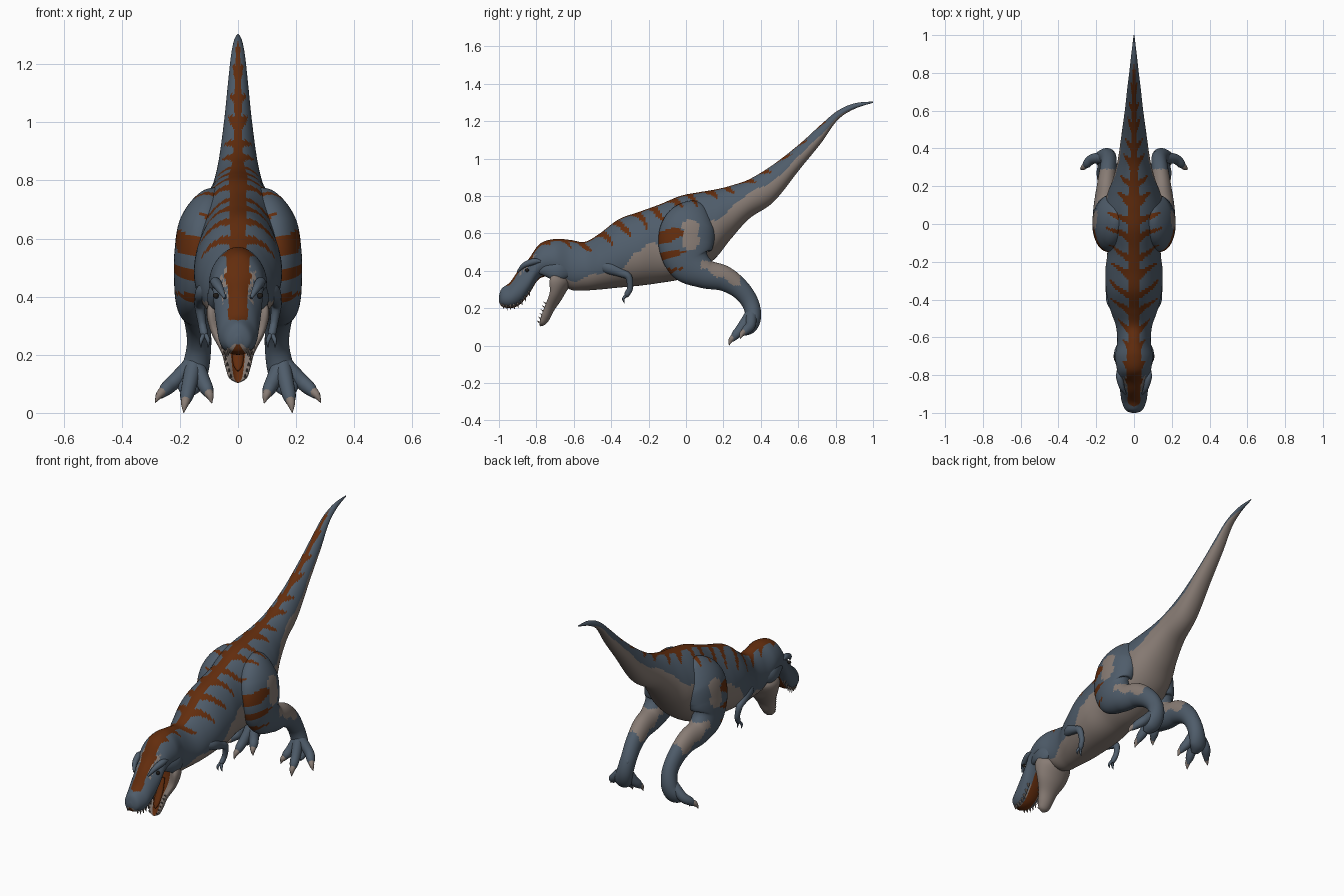
import bpy, bmesh, math, random
from math import sin, cos, pi, tau
from mathutils import Vector, Matrix

random.seed(4)
if "Cube" in bpy.data.objects:
    bpy.data.objects.remove(bpy.data.objects["Cube"])


def material(name, rgb):
    m = bpy.data.materials.new(name)
    m.use_nodes = True
    m.diffuse_color = (*rgb, 1)
    m.node_tree.nodes["Principled BSDF"].inputs["Base Color"].default_value = (*rgb, 1)
    return m


PALETTE = [material("slate blue skin", (.078, .108, .145)),
           material("rust brown stripe", (.125, .026, .004)),
           material("taupe underside", (.245, .2, .175)),
           material("dark eye", (.015, .012, .01))]
BLUE, BROWN, PALE, DARK = range(4)


def finish(name, bm):
    bmesh.ops.recalc_face_normals(bm, faces=bm.faces)
    mesh = bpy.data.meshes.new(name)
    bm.to_mesh(mesh)
    bm.free()
    for m in PALETTE:
        mesh.materials.append(m)
    ob = bpy.data.objects.new(name, mesh)
    bpy.context.collection.objects.link(ob)
    bpy.ops.object.select_all(action='DESELECT')
    ob.select_set(True)
    bpy.context.view_layer.objects.active = ob
    bpy.ops.object.shade_smooth_by_angle(angle=math.radians(50))
    return ob


def spline(rows, steps):
    """Smooth curve through rows of any width."""
    out = []
    for i in range(len(rows) - 1):
        a, b, c, d = (rows[max(0, min(len(rows) - 1, i + k))] for k in (-1, 0, 1, 2))
        for s in range(steps):
            t = s / steps
            out.append([q + .5 * t * (r - p + t * (2 * p - 5 * q + 4 * r - u + t * (3 * (q - r) + u - p)))
                        for p, q, r, u in zip(a, b, c, d)])
    return out + [list(rows[-1])]


def lookup(table, x):
    """Straight-line interpolation in (x, value) pairs."""
    for (a, u), (b, v) in zip(table, table[1:]):
        if x <= b:
            return u + (v - u) * max(0, (x - a) / (b - a))
    return table[-1][1]


def loft(name, rings, rule):
    """Skin closed rings; rule(centre, ring, angle) picks the colour."""
    bm = bmesh.new()
    verts = [[bm.verts.new(p) for p in ring] for ring in rings]
    n = len(rings[0])
    for i in range(len(verts) - 1):
        for j in range(n):
            k = (j + 1) % n
            f = bm.faces.new((verts[i][j], verts[i][k], verts[i + 1][k], verts[i + 1][j]))
            f.material_index = rule(f.calc_center_median(), i, tau * (j + .5) / n)
    for i in (0, -1):
        f = bm.faces.new(verts[i])
        f.material_index = rule(f.calc_center_median(), 0, 0)
    return finish(name, bm)


def limb(name, rows, rule, side=1, segs=16, steps=6, dent=0):
    """Tube along rows of x, y, z, side radius, depth radius."""
    rows = spline(rows, steps)
    pts = [Vector(r[:3]) for r in rows]
    rings = []
    for i, r in enumerate(rows):
        t = (pts[min(i + 1, len(pts) - 1)] - pts[max(i - 1, 0)]).normalized()
        a = Vector((1, 0, 0))
        a = (a - t * a.dot(t)).normalized()
        b = t.cross(a)
        ring = []
        for j in range(segs):
            c, s = cos(tau * j / segs), sin(tau * j / segs)
            depth = s * (1 - dent * s * s) if s > 0 else s
            p = pts[i] + a * (max(r[3], .001) * c) + b * (max(r[4], .001) * depth)
            ring.append((p.x * side, p.y, p.z))
        rings.append(ring)
    return loft(name, rings, rule)


def plain(colour):
    return lambda c, i, t: colour


# Trunk, skull and tail: y, top, bottom, half width
trunk = spline([
    (-1, .265, .235, .012), (-.985, .305, .21, .044), (-.94, .34, .2, .064), (-.89, .41, .218, .072),
    (-.84, .465, .275, .08), (-.78, .545, .36, .088), (-.7, .57, .36, .098), (-.62, .565, .3, .088),
    (-.54, .555, .295, .095), (-.46, .6, .3, .122), (-.36, .675, .31, .145), (-.25, .715, .32, .15),
    (-.14, .755, .335, .14), (-.03, .8, .355, .158), (.07, .82, .4, .162), (.16, .835, .47, .14),
    (.24, .855, .57, .11), (.34, .89, .68, .085), (.47, .97, .77, .066), (.61, 1.08, .945, .047),
    (.72, 1.18, 1.08, .035), (.81, 1.255, 1.205, .024), (.9, 1.295, 1.265, .014),
    (1, 1.305, 1.298, .002)], 10)
SEGS = 80
trunk_rings = []
for y, top, low, w in trunk:
    mid, h = (top + low) / 2, (top - low) / 2
    trunk_rings.append([(w * sin(tau * j / SEGS) * (1 - .15 * cos(tau * j / SEGS)), y,
                         mid + h * cos(tau * j / SEGS)) for j in range(SEGS)])

# Height share of the pale underside along the trunk
underside = [(-1, .1), (-.85, .08), (-.76, .03), (-.66, .16), (-.5, .29), (-.36, .25), (-.28, .45),
             (-.18, .52), (-.1, .45), (0, .3), (.1, .55), (.2, .58), (.34, .65), (.5, .62),
             (.7, .55), (.84, .35), (.92, 0)]
# Angular reach of the back saddle and of its side stripes
saddle = [(-.97, 0), (-.95, .6), (-.8, .55), (-.6, .4), (-.45, .24), (.1, .2), (.5, .27), (.8, .3), (.86, 0)]
stripe = [(-.9, 0), (-.65, .4), (-.4, 1), (-.1, .85), (.1, .62), (.5, .6), (.8, .35), (.86, 0)]


def back_stripe(y, t):
    wave = max(0, cos(tau * (y - .08 * t + .008 * sin(31 * y)) / .098)) ** 1.4
    return t < lookup(saddle, y) + wave * lookup(stripe, y)


def trunk_colour(c, i, t):
    y, top, low, w = trunk[i]
    t = min(t, tau - t)
    if back_stripe(c.y, t):
        return BROWN
    if c.y < -.72 and t > 2.75:
        return BROWN
    if -.89 < c.y < -.8 and t < .95 and random.random() < .5:
        return PALE
    wobble = .025 * sin(23 * c.y) + .015 * sin(57 * c.y)
    return PALE if (c.z - low) / (top - low) < lookup(underside, c.y) + wobble else BLUE


loft("trunk_head_tail", trunk_rings, trunk_colour)


# Dropped lower jaw with a scooped mouth
limb("lower_jaw", [(0, -.69, .41, .085, .03), (0, -.7, .35, .108, .085), (0, -.71, .28, .094, .058),
                   (0, -.74, .21, .058, .042), (0, -.762, .155, .043, .036), (0, -.775, .12, .03, .024),
                   (0, -.78, .104, .004, .004)],
     lambda c, i, t: BROWN if sin(t) > .88 and i > 5 else PALE, segs=40, dent=1.3)
limb("tongue", [(0, -.7, .3, .015, .008), (0, -.725, .23, .02, .012), (0, -.755, .17, .017, .01),
                (0, -.77, .145, .004, .004)], plain(BROWN))

# Teeth on both jaws
teeth = bmesh.new()


def tooth(x, y, z, direction, length):
    d = Vector(direction).normalized()
    spin = Vector((0, 0, 1)).rotation_difference(d).to_matrix().to_4x4()
    bmesh.ops.create_cone(teeth, cap_ends=True, segments=6, radius1=length * .24, radius2=0,
                          depth=length, matrix=Matrix.Translation(Vector((x, y, z)) + d * length * .4) @ spin)


for s in (1, -1):
    for y, top, low, w in trunk[12:42:4]:
        tooth(s * w * .66, y, low + .015, (0, .15, -1), .032)
    for k in range(6):
        f = k / 5
        tooth(s * (.055 - .03 * f), -.75 - .035 * f, .225 - .1 * f, (0, -1, .7), .02)
for f in teeth.faces:
    f.material_index = PALE
finish("teeth", teeth)


def leg_colour(c, i, t):
    x, y, z = abs(c.x), c.y, c.z
    # Back stripes run on over the hip
    if z > .66 and back_stripe(y, math.atan2(x / .16, (z - .58) / .22)):
        return BROWN
    # Tapering stripes on the front of the thigh
    if x > .1 and y < .0:
        for height, reach in ((.59, .036), (.485, .02), (.4, .012)):
            if abs(z - height - .25 * (y + .08)) < reach * min(1, -y / .06):
                return BROWN
    # Patch on the outer thigh, then the back of the shin
    if x > .14 and ((y - .025) / (.045 + .1 * (z - .55))) ** 2 + ((z - .585) / .085) ** 2 < 1 + .25 * sin(60 * z):
        return PALE
    low = .355 - .5 * (y - .2) + .01 * sin(70 * y)
    if .08 < y < .29 and low < z < .455 - .1 * (y - .08) and y + .3 * z > .2:
        return PALE
    return BLUE


leg = [(.05, .04, .765, .015, .02), (.082, .035, .725, .06, .09), (.116, .015, .64, .087, .142),
       (.14, .0, .54, .08, .147), (.152, .02, .445, .068, .12), (.153, .1, .385, .06, .08),
       (.146, .2, .36, .051, .068), (.138, .285, .305, .044, .054), (.134, .34, .235, .042, .046),
       (.145, .36, .16, .046, .042), (.165, .345, .1, .048, .035), (.175, .31, .065, .02, .015)]
arm = [(.085, -.46, .425, .025, .025), (.115, -.41, .415, .03, .034), (.13, -.35, .39, .02, .023),
       (.132, -.308, .368, .018, .019), (.124, -.299, .31, .014, .016), (.117, -.315, .275, .014, .015),
       (.113, -.322, .26, .008, .008)]
ankle = Vector((.15, .35, .175))

for s, label in ((1, "left"), (-1, "right")):
    limb(label + "_leg", leg, leg_colour, s, segs=48, steps=12)
    limb(label + "_arm", arm, plain(BLUE), s)
    # Three toes with hooked claws
    for toe, tip, back in (("outer", (.285, .29, .035), .025), ("middle", (.187, .23, 0), .005),
                           ("inner", (.09, .268, .032), .01)):
        end = Vector(tip)
        knuckle = ankle.lerp(end, .5) + Vector((0, back, .004))
        pad = ankle.lerp(end, .74) + Vector((0, back * .5, .008))
        limb(f"{label}_{toe}_toe", [(*ankle, .03, .03), (*knuckle, .026, .027), (*pad, .022, .023),
                                    (*ankle.lerp(end, .86), .008, .008)], plain(BLUE), s)
        limb(f"{label}_{toe}_claw", [(*pad, .017, .017), (*(pad.lerp(end, .55) + Vector((0, -.004, .008))), .014, .014),
                                     (*end, .001, .001)], plain(PALE), s, segs=10)
    limb(label + "_heel_claw", [(.125, .355, .25, .014, .014), (.118, .375, .235, .011, .011),
                                (.112, .38, .205, .001, .001)], plain(BLUE), s, segs=10)
    # Two fingers
    for finger, dx in (("outer", .012), ("inner", -.012)):
        limb(f"{label}_{finger}_finger", [(.115, -.315, .275, .009, .009), (.115 + dx, -.335, .25, .007, .007),
                                          (.115 + dx, -.328, .225, .001, .001)], plain(BLUE), s, segs=8)
    # Brow ridge, eye and cheek
    limb(label + "_brow", [(.045, -.9, .395, .005, .005), (.064, -.865, .43, .014, .014),
                           (.078, -.81, .45, .017, .017), (.088, -.775, .45, .004, .004)], plain(BLUE), s)
    limb(label + "_cheek", [(.06, -.8, .4, .01, .01), (.074, -.74, .405, .022, .04),
                            (.083, -.68, .395, .022, .048), (.07, -.62, .39, .01, .02)], plain(BLUE), s)
    eye = bmesh.new()
    bmesh.ops.create_uvsphere(eye, u_segments=12, v_segments=8, radius=.01,
                              matrix=Matrix.Translation((s * .076, -.85, .403)))
    for f in eye.faces:
        f.material_index = DARK
    finish(label + "_eye", eye)
